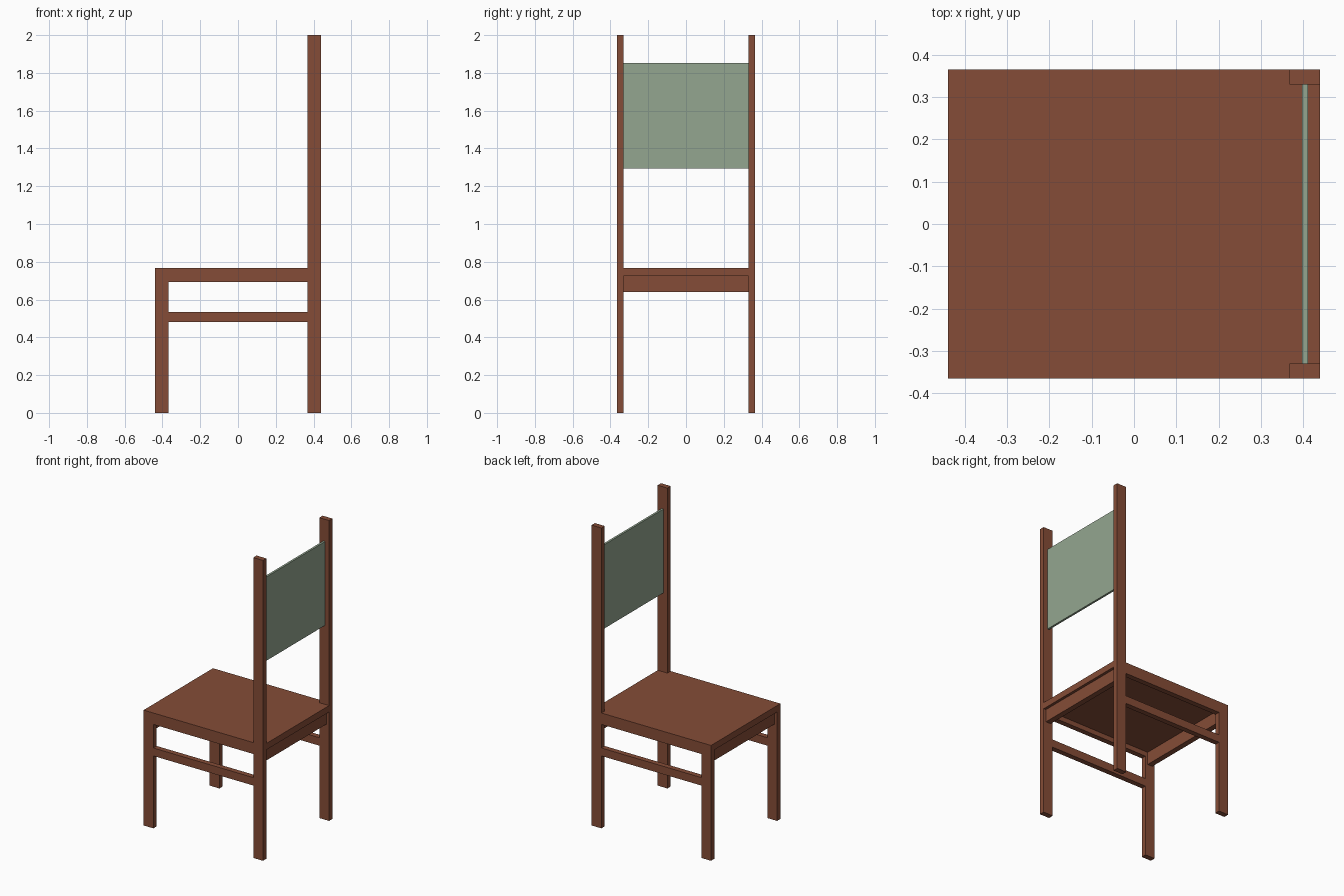
import bpy, bmesh

if "Cube" in bpy.data.objects:
    bpy.data.objects.remove(bpy.data.objects["Cube"])


def material(name, rgb):
    m = bpy.data.materials.new(name)
    m.diffuse_color = (*rgb, 1.0)
    m.use_nodes = True
    m.node_tree.nodes["Principled BSDF"].inputs["Base Color"].default_value = m.diffuse_color
    return m


WOOD = material("brown wood", (0.235, 0.073, 0.038))
GREEN = material("sage green", (0.295, 0.380, 0.278))


def prism(name, outline, z0, z1, mat):
    """Extrude a flat xy outline from z0 to z1."""
    bm = bmesh.new()
    face = bm.faces.new([bm.verts.new((x, y, z0)) for x, y in outline])
    ext = bmesh.ops.extrude_face_region(bm, geom=[face], use_keep_orig=True)
    top = [v for v in ext["geom"] if isinstance(v, bmesh.types.BMVert)]
    bmesh.ops.translate(bm, verts=top, vec=(0, 0, z1 - z0))
    bmesh.ops.recalc_face_normals(bm, faces=bm.faces)
    mesh = bpy.data.meshes.new(name)
    bm.to_mesh(mesh)
    bm.free()
    mesh.materials.append(mat)
    obj = bpy.data.objects.new(name, mesh)
    bpy.context.collection.objects.link(obj)
    return obj


def box(name, xs, ys, zs, mat=WOOD):
    (x0, x1), (y0, y1) = sorted(xs), sorted(ys)
    return prism(name, [(x0, y0), (x1, y0), (x1, y1), (x0, y1)], *zs, mat)


X, XI = 0.44, 0.368       # outer and inner faces of the legs, in x
Y, YI = 0.365, 0.33       # outer and inner faces of the legs, in y
SEAT_Z, TOP_Z = 0.725, 0.768

# Seat board, notched around the two back posts
prism("seat", [(-X, -Y), (XI, -Y), (XI, -YI), (X, -YI),
               (X, YI), (XI, YI), (XI, Y), (-X, Y)], SEAT_Z, TOP_Z, WOOD)

for label, s in (("near", -1), ("far", 1)):
    ys = (s * YI, s * Y)
    # Legs: short at the front, tall posts at the back
    box(f"front_leg_{label}", (-X, -XI), ys, (0, SEAT_Z))
    box(f"back_post_{label}", (XI, X), ys, (0, 2.0))
    # Rail under the seat and stretcher below it
    box(f"side_rail_{label}", (-XI, XI), ys, (0.692, SEAT_Z))
    box(f"side_stretcher_{label}", (-XI, XI), ys, (0.482, 0.535))

# Cross aprons under the seat, set back from the leg faces
for label, s in (("front", -1), ("back", 1)):
    box(f"{label}_apron", (s * 0.385, s * 0.422), (-YI, YI), (0.64, SEAT_Z))

# Backrest panel between the posts
box("backrest_panel", (0.397, 0.411), (-YI, YI), (1.295, 1.853), GREEN)
